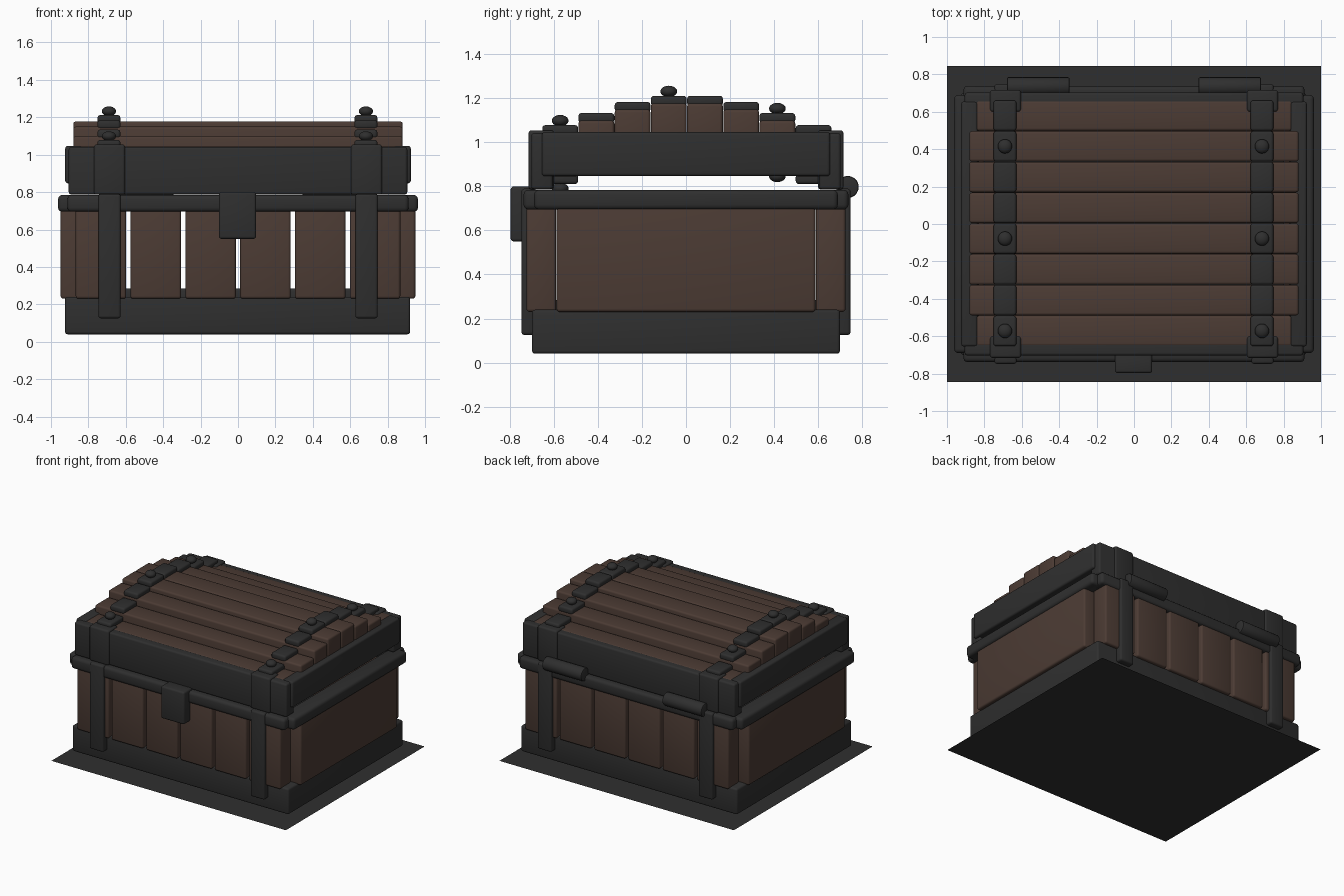
import bpy
import math

if "Cube" in bpy.data.objects:
    bpy.data.objects.remove(bpy.data.objects["Cube"])


def material(name, rgb):
    m = bpy.data.materials.new(name)
    m.diffuse_color = (*rgb, 1)
    m.use_nodes = True
    m.node_tree.nodes["Principled BSDF"].inputs["Base Color"].default_value = m.diffuse_color
    return m


WOOD = material("brown_wood", (0.072, 0.044, 0.034))
IRON = material("dark_iron", (0.028, 0.028, 0.028))


def finish(ob, name, mat):
    ob.name = name
    ob.data.materials.append(mat)
    bpy.ops.object.shade_smooth_by_angle(angle=math.radians(35))
    return ob


def box(name, x, y, z, mat, bevel=0.014):
    """Rounded box from (min, max) ranges."""
    loc = [(r[0] + r[1]) / 2 for r in (x, y, z)]
    size = [abs(r[1] - r[0]) for r in (x, y, z)]
    bpy.ops.mesh.primitive_cube_add(size=1, location=loc)
    ob = bpy.context.object
    ob.scale = size
    bpy.ops.object.transform_apply(location=False, rotation=False, scale=True)
    mod = ob.modifiers.new("rounding", 'BEVEL')
    mod.width = bevel
    mod.segments = 3
    bpy.ops.object.modifier_apply(modifier=mod.name)
    return finish(ob, name, mat)


def stud(name, x, y, z):
    """Domed rivet head, flattened."""
    bpy.ops.mesh.primitive_uv_sphere_add(segments=20, ring_count=10, radius=1, location=(x, y, z))
    bpy.context.object.scale = (0.038, 0.038, 0.026)
    bpy.ops.object.transform_apply(location=False, rotation=False, scale=True)
    return finish(bpy.context.object, name, IRON)


# Ground plate
bpy.ops.mesh.primitive_plane_add(size=1)
bpy.context.object.scale = (2, 1.69, 1)
bpy.ops.object.transform_apply(scale=True)
finish(bpy.context.object, "ground_plate", IRON)

# Base and raised floor
box("base", (-0.925, 0.92), (-0.70, 0.70), (0.04, 0.24), IRON)
box("floor", (-0.82, 0.82), (-0.62, 0.62), (0.2, 0.285), IRON)

for s, side in ((-1, "front"), (1, "back")):
    # Upright wall planks with gaps between
    for i in range(6):
        cx = (i - 2.5) * 0.293
        box(f"{side}_plank", (cx - 0.135, cx + 0.135), (s * 0.59, s * 0.725), (0.23, 0.71), WOOD)
    # Body rim and lid frame
    box(f"{side}_rim", (-0.912, 0.912), (s * 0.62, s * 0.738), (0.695, 0.785), IRON, 0.022)
    box(f"{side}_lid_frame", (-0.905, 0.905), (s * 0.605, s * 0.703), (0.787, 1.042), IRON)
    for x in (-0.687, 0.687):
        # Straps and lid brackets
        box(f"{side}_strap", (x - 0.06, x + 0.06), (s * 0.68, s * 0.748), (0.125, 0.79), IRON)
        box(f"{side}_lid_bracket", (x - 0.083, x + 0.083), (s * 0.60, s * 0.716),
            (0.786, 1.055), IRON)

for s, side in ((-1, "left"), (1, "right")):
    # End panels, rim and lid frame
    box(f"{side}_panel", (s * 0.80, s * 0.948), (-0.588, 0.588), (0.23, 0.71), WOOD)
    box(f"{side}_rim", (s * 0.83, s * 0.962), (-0.69, 0.69), (0.695, 0.785), IRON, 0.022)
    box(f"{side}_lid_frame", (s * 0.836, s * 0.924), (-0.655, 0.655), (0.847, 1.047), IRON)

# Stepped lid planks with iron plates above and below
TOPS = [1.045, 1.10, 1.15, 1.178]
PITCH = 0.1645
for i in range(8):
    y0 = (i - 4) * PITCH + 0.004
    y = (y0 + 0.001, y0 + PITCH - 0.001)
    step = min(i, 7 - i)
    top = TOPS[step]
    half = 0.845 if step == 0 else 0.88
    box("lid_plank", (-half, half), y, (top - 0.2, top), WOOD)
    for x in (-0.69, 0.684):
        span = (x - 0.061, x + 0.061)
        box("lid_strap_plate", span, y, (top - 0.012, top + 0.034), IRON)
        box("inner_strap_plate", span, y, (top - 0.234, top - 0.188), IRON)
        if i in (0, 3, 6):
            yc = y0 + PITCH / 2
            stud("lid_stud", x, yc, top + 0.054)
            stud("inner_stud", x, yc, top - 0.254)

# Hinge barrels
for x in (-0.512, 0.512):
    bpy.ops.mesh.primitive_cylinder_add(vertices=20, radius=0.05, depth=0.335,
                                        location=(x, 0.735, 0.798), rotation=(0, math.pi / 2, 0))
    ob = bpy.context.object
    mod = ob.modifiers.new("rounding", 'BEVEL')
    mod.width = 0.008
    mod.segments = 2
    bpy.ops.object.modifier_apply(modifier=mod.name)
    finish(ob, "hinge", IRON)

# Lock plate
box("lock", (-0.102, 0.097), (-0.797, -0.69), (0.55, 0.80), IRON)
